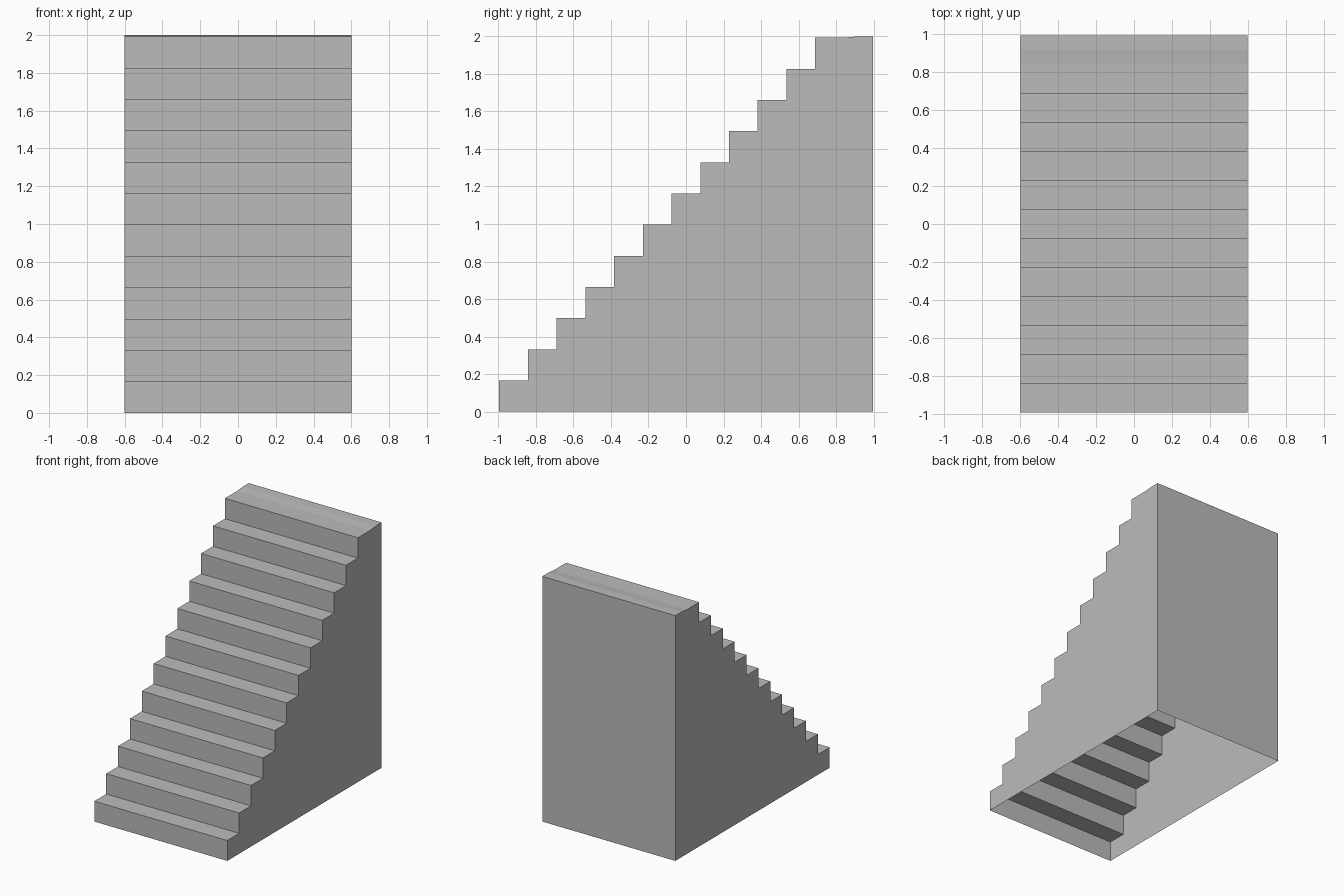
import bpy
import bmesh

cube = bpy.data.objects.get("Cube")
if cube:
    bpy.data.objects.remove(cube)

# Overall dimensions
HALF_WIDTH = 0.6
FRONT, BACK = -0.995, 0.995
STEPS = 12
TREAD = 0.153
RISE = 1.993 / STEPS

# Plain grey finish
grey = bpy.data.materials.new("grey")
grey.use_nodes = True
colour = (0.5, 0.5, 0.5, 1)
grey.diffuse_color = colour
grey.node_tree.nodes["Principled BSDF"].inputs["Base Color"].default_value = colour

# Side profile: floor at the front, up the steps, down the back
profile = [(FRONT, 0)]
for i in range(STEPS):
    y = FRONT + i * TREAD
    z = (i + 1) * RISE
    profile.append((y, z))
    if i < STEPS - 1:
        profile.append((y + TREAD, z))

# Landing with a very shallow ramp up to its back edge
profile += [(0.845, STEPS * RISE), (0.92, 2), (BACK, 2), (BACK, 0)]

bm = bmesh.new()
right = [bm.verts.new((-HALF_WIDTH, y, z)) for y, z in profile]
left = [bm.verts.new((HALF_WIDTH, y, z)) for y, z in profile]

# Risers, treads, landing and back wall; the underside stays open
for i in range(len(profile) - 1):
    bm.faces.new((right[i], left[i], left[i + 1], right[i + 1]))

# Side walls
bm.faces.new(right)
bm.faces.new(left[::-1])

mesh = bpy.data.meshes.new("staircase")
bm.to_mesh(mesh)
bm.free()
mesh.materials.append(grey)
staircase = bpy.data.objects.new("staircase", mesh)
bpy.context.collection.objects.link(staircase)
